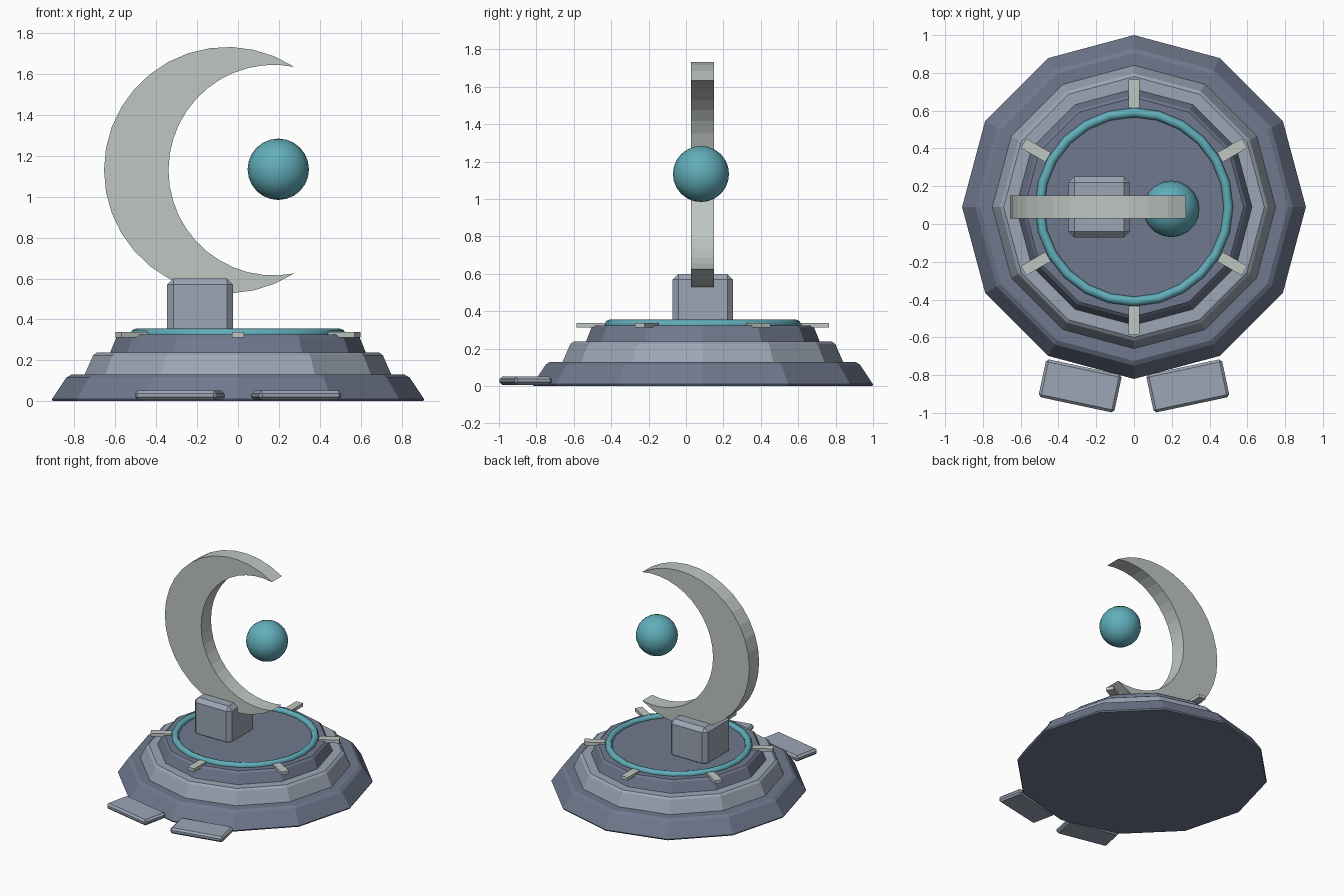
import bpy, bmesh
from math import sin, cos, pi, radians, atan2, hypot

if "Cube" in bpy.data.objects:
    bpy.data.objects.remove(bpy.data.objects["Cube"])

CY = 0.09  # the dais sits slightly behind the origin; steps extend in front


def material(name, rgb):
    m = bpy.data.materials.new(name)
    m.diffuse_color = (*rgb, 1)
    m.use_nodes = True
    m.node_tree.nodes["Principled BSDF"].inputs["Base Color"].default_value = m.diffuse_color
    return m


SLATE = material("slate", (0.16, 0.19, 0.27))
STONE = material("stone", (0.33, 0.38, 0.46))
PALE = material("pale_stone", (0.52, 0.57, 0.54))
TEAL = material("teal", (0.12, 0.42, 0.49))


def make_object(name, bm, mat, smooth=False):
    bmesh.ops.recalc_face_normals(bm, faces=bm.faces)
    mesh = bpy.data.meshes.new(name)
    bm.to_mesh(mesh)
    bm.free()
    mesh.materials.append(mat)
    for p in mesh.polygons:
        p.use_smooth = smooth
    ob = bpy.data.objects.new(name, mesh)
    bpy.context.collection.objects.link(ob)
    return ob


def tier(name, profile, mat):
    """Twelve-sided solid from (radius, z) rings, corners on the axes."""
    bm = bmesh.new()
    rings = [[bm.verts.new((r * cos(i * pi / 6), CY + r * sin(i * pi / 6), z))
              for i in range(12)] for r, z in profile]
    for a, b in zip(rings, rings[1:]):
        for i in range(12):
            j = (i + 1) % 12
            bm.faces.new((a[i], a[j], b[j], b[i]))
    bm.faces.new(rings[0])
    bm.faces.new(rings[-1])
    return make_object(name, bm, mat)


def block(name, centre, size, mat, turn=0, bevel=0):
    bm = bmesh.new()
    bmesh.ops.create_cube(bm, size=1)
    bmesh.ops.scale(bm, vec=size, verts=bm.verts)
    if bevel:
        bmesh.ops.bevel(bm, geom=bm.edges[:], offset=bevel, segments=1,
                        affect='EDGES', profile=0.5)
    ob = make_object(name, bm, mat)
    ob.location = centre
    ob.rotation_euler.z = turn
    return ob


# Three stepped tiers with chamfered rims
tier("lower_tier", [(0.905, 0), (0.91, 0.01), (0.84, 0.115), (0.815, 0.13)], SLATE)
tier("middle_tier", [(0.75, 0.13), (0.708, 0.225), (0.69, 0.238)], STONE)
tier("upper_tier", [(0.625, 0.238), (0.595, 0.312), (0.58, 0.325)], SLATE)

# Glowing ring on the top tier
bpy.ops.mesh.primitive_torus_add(location=(0, CY, 0.33), major_radius=0.5,
                                 minor_radius=0.025, major_segments=24,
                                 minor_segments=8)
ring = bpy.context.object
ring.name = "rune_ring"
ring.data.materials.append(TEAL)
bpy.ops.object.shade_smooth()

# Six radial markers around the ring
for k in range(6):
    a = radians(30 + 60 * k)
    block(f"marker_{k + 1}", (0.6 * cos(a), CY + 0.6 * sin(a), 0.325),
          (0.15, 0.058, 0.025), PALE, turn=a)

# Pedestal block holding the crescent
block("pedestal", (-0.185, CY, 0.45), (0.322, 0.322, 0.3), STONE, bevel=0.03)

# Crescent: region between two circular arcs, extruded along y
TIP_X, TIP_Z, MID_Z, N = 0.275, 0.505, 1.13, 24


def arc(cx):
    start, r = atan2(TIP_Z, TIP_X - cx), hypot(TIP_Z, TIP_X - cx)
    return [(cx + r * cos(t), MID_Z + r * sin(t)) for t in
            (start + (2 * pi - 2 * start) * i / N for i in range(N + 1))]


bm = bmesh.new()
outer, inner = arc(-0.053), arc(0.175)
front, back = [[[bm.verts.new((x, y, z)) for x, z in pts] for pts in (outer, inner)]
               for y in (CY - 0.062, CY + 0.06)]
for i in range(N):
    for o, n in (front, back):
        bm.faces.new((o[i], o[i + 1], n[i + 1], n[i]))
    for f, b in zip(front, back):
        bm.faces.new((f[i], f[i + 1], b[i + 1], b[i]))
bmesh.ops.remove_doubles(bm, verts=bm.verts, dist=1e-4)
make_object("crescent", bm, PALE)

# Floating orb
bm = bmesh.new()
bmesh.ops.create_uvsphere(bm, u_segments=20, v_segments=12, radius=0.15)
orb = make_object("orb", bm, TEAL, smooth=True)
orb.location = (0.197, CY - 0.01, 1.134)

# Two step slabs at the front, mirrored
for side, s in (("left", -1), ("right", 1)):
    block(f"{side}_step", (s * 0.285, -0.857, 0.029), (0.41, 0.205, 0.045),
          STONE, turn=s * radians(12), bevel=0.014)
